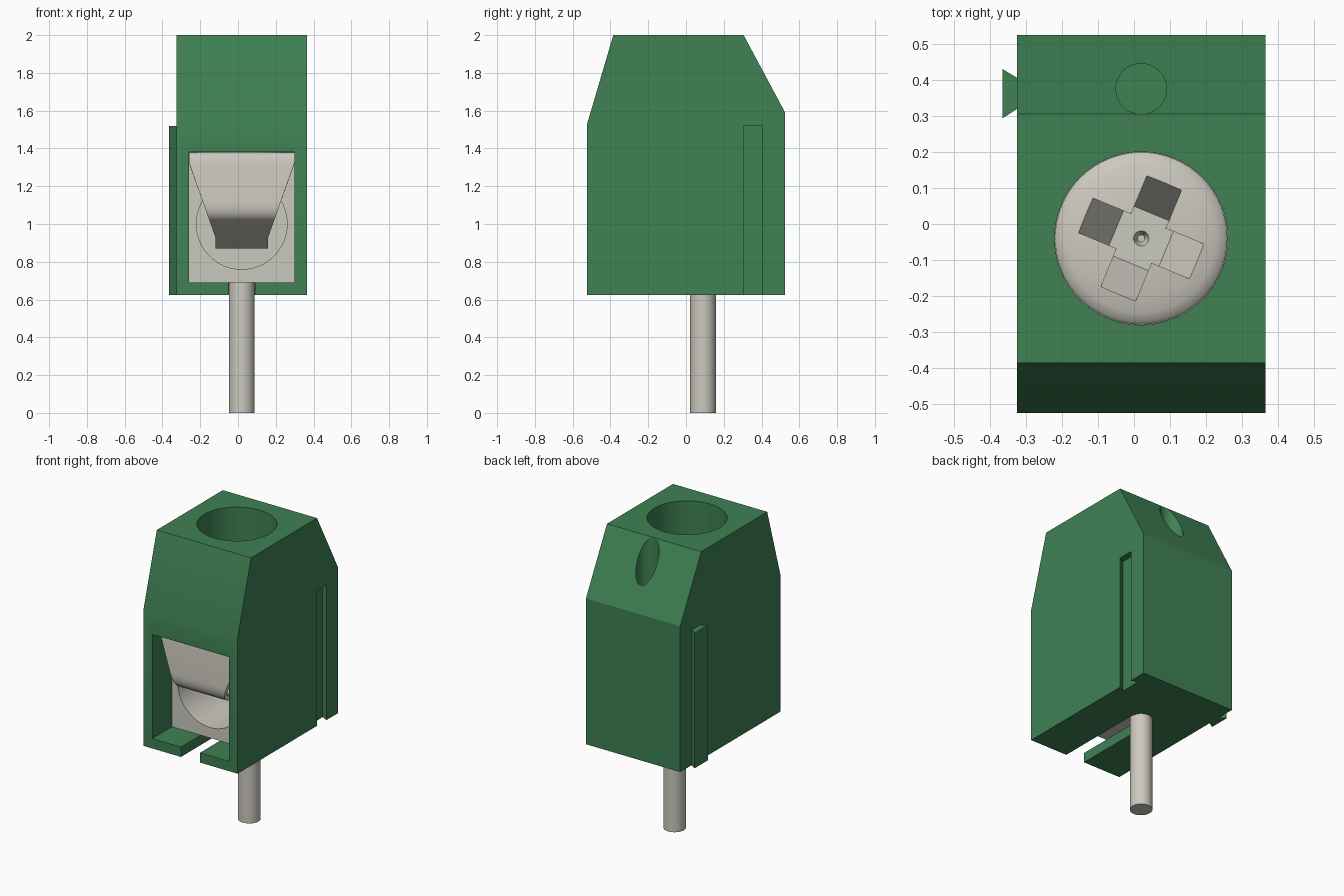
import bpy, bmesh, math
from mathutils import Matrix, Vector

old = bpy.data.objects.get("Cube")
if old:
    bpy.data.objects.remove(old, do_unlink=True)

CX = 0.02            # centre line of the housing


def material(name, rgb, metallic=0.0):
    m = bpy.data.materials.new(name)
    m.diffuse_color = (*rgb, 1)
    m.use_nodes = True
    b = m.node_tree.nodes["Principled BSDF"]
    b.inputs["Base Color"].default_value = (*rgb, 1)
    b.inputs["Roughness"].default_value = 0.5
    return m


GREEN = material("green plastic", (0.050, 0.220, 0.088))
METAL = material("light grey metal", (0.60, 0.585, 0.515))


def make(name, bm, mat):
    me = bpy.data.meshes.new(name)
    bm.to_mesh(me)
    bm.free()
    ob = bpy.data.objects.new(name, me)
    bpy.context.collection.objects.link(ob)
    me.materials.append(mat)
    return ob


def prism(name, pts, lo, hi, axis, mat):
    """Extrude a 2D profile along axis x (points y,z) or z (points x,y)."""
    bm = bmesh.new()
    put = (lambda p, d: (d, p[0], p[1])) if axis == 'x' else (lambda p, d: (p[0], p[1], d))
    f = bm.faces.new([bm.verts.new(put(p, lo)) for p in pts])
    ext = bmesh.ops.extrude_face_region(bm, geom=[f])
    step = Vector((hi - lo, 0, 0)) if axis == 'x' else Vector((0, 0, hi - lo))
    bmesh.ops.translate(bm, vec=step, verts=[v for v in ext["geom"] if isinstance(v, bmesh.types.BMVert)])
    bmesh.ops.recalc_face_normals(bm, faces=bm.faces)
    return make(name, bm, mat)


def box(name, x0, x1, y0, y1, z0, z1, mat):
    return prism(name, [(x0, y0), (x1, y0), (x1, y1), (x0, y1)], z0, z1, 'z', mat)


def cylinder(name, r0, r1, start, end, mat, seg=64):
    a, b = Vector(start), Vector(end)
    d = b - a
    bm = bmesh.new()
    mtx = Matrix.Translation((a + b) / 2) @ d.to_track_quat('Z', 'Y').to_matrix().to_4x4()
    bmesh.ops.create_cone(bm, cap_ends=True, segments=seg, radius1=r0, radius2=r1,
                          depth=d.length, matrix=mtx)
    return make(name, bm, mat)


def activate(ob):
    bpy.ops.object.select_all(action='DESELECT')
    ob.select_set(True)
    bpy.context.view_layer.objects.active = ob


def cut(ob, cutters):
    for c in cutters:
        activate(ob)
        m = ob.modifiers.new("cut", 'BOOLEAN')
        m.operation, m.solver, m.object = 'DIFFERENCE', 'EXACT', c
        bpy.ops.object.modifier_apply(modifier=m.name)
        bpy.data.objects.remove(c, do_unlink=True)


def smooth(ob, angle=30):
    activate(ob)
    bpy.ops.object.shade_smooth_by_angle(angle=math.radians(angle))


# Housing with wire opening, screw shaft, test hole, pin slot and dovetail groove
housing = prism("housing", [(-0.525, 0.625), (-0.525, 1.525), (-0.385, 2.0),
                            (0.305, 2.0), (0.525, 1.59), (0.525, 0.625)],
                -0.325, 0.365, 'x', GREEN)
cut(housing, [
    box("opening_cutter", -0.26, 0.30, -0.6, 0.28, 0.69, 1.38, GREEN),
    cylinder("shaft_cutter", 0.24, 0.24, (CX, -0.04, 1.3), (CX, -0.04, 2.1), GREEN),
    cylinder("test_hole_cutter", 0.07, 0.07, (CX, 0.375, 1.45), (CX, 0.375, 2.1), GREEN, 48),
    box("slot_cutter", -0.05, 0.09, -0.6, 0.09, 0.5, 0.75, GREEN),
    prism("groove_cutter", [(0.375, 0.308), (0.375, 0.400), (0.322, 0.425), (0.322, 0.283)],
          0.5, 1.52, 'z', GREEN),
])
smooth(housing, 20)

# Dovetail rail that mates with the groove of a neighbour
prism("dovetail_rail", [(-0.32, 0.322), (-0.32, 0.403), (-0.365, 0.43), (-0.365, 0.293)],
      0.625, 1.52, 'z', GREEN)

# Metal clamp cage with a round wire hole
cage = box("clamp_cage", -0.259, 0.299, -0.32, 0.279, 0.691, 1.379, METAL)
cut(cage, [cylinder("wire_hole_cutter", 0.24, 0.24, (CX, -0.5, 1.0), (CX, 0.2, 1.0), METAL)])
smooth(cage)

# Bent wire guard: a tapered sheet curling back into the wire hole
rows = [(-0.30, 1.378), (-0.405, 1.378), (-0.42, 1.372), (-0.43, 1.358), (-0.434, 1.32),
        (-0.445, 1.12), (-0.445, 1.09), (-0.438, 1.06), (-0.425, 1.037), (-0.405, 1.02),
        (-0.23, 0.93), (-0.11, 0.87)]
bm = bmesh.new()
pairs = []
for y, z in rows:
    t = min(max((z - 0.93) / (1.32 - 0.93), 0), 1)
    h = 0.14 + 0.138 * t
    pairs.append((bm.verts.new((CX - h, y, z)), bm.verts.new((CX + h, y, z))))
for (l0, r0), (l1, r1) in zip(pairs, pairs[1:]):
    bm.faces.new((l0, l1, r1, r0))
guard = make("wire_guard", bm, METAL)
sol = guard.modifiers.new("thickness", 'SOLIDIFY')
sol.thickness, sol.offset = 0.03, -1
activate(guard)
bpy.ops.object.modifier_apply(modifier=sol.name)
smooth(guard, 40)

# Clamp screw: low domed head, spun from a profile
bm = bmesh.new()
R, Z0, Z1, DOME = 0.239, 1.375, 1.56, 0.04
prof = [(0, Z0), (R, Z0), (R, Z1)]
prof += [(R * math.cos(a), Z1 + DOME * math.sin(a)) for a in
         [math.radians(d) for d in (15, 30, 45, 60, 75)]] + [(0, Z1 + DOME)]
vs = [bm.verts.new((CX + r, -0.04, z)) for r, z in prof]
es = [bm.edges.new(p) for p in zip(vs, vs[1:])]
bmesh.ops.spin(bm, geom=vs + es, cent=(CX, -0.04, 0), axis=(0, 0, 1),
               angle=math.tau, steps=64, use_duplicate=False)
bmesh.ops.remove_doubles(bm, verts=bm.verts, dist=1e-5)
bmesh.ops.recalc_face_normals(bm, faces=bm.faces)
screw = make("clamp_screw", bm, METAL)

# Cross recess: two tapered bars and a cone in the middle
cutters = []
for ang in (-22.5, 67.5):
    bar = prism("recess_cutter", [(-0.195, 1.63), (0.195, 1.63), (0.075, 1.45), (-0.075, 1.45)],
                -0.052, 0.052, 'x', METAL)
    bar.data.transform(Matrix.Translation((CX, -0.04, 0)) @ Matrix.Rotation(math.radians(ang), 4, 'Z'))
    cutters.append(bar)
cutters.append(cylinder("recess_cone_cutter", 0.01, 0.095, (CX, -0.04, 1.42), (CX, -0.04, 1.65), METAL, 32))
cut(screw, cutters)
smooth(screw)

# Solder pin
pin = cylinder("solder_pin", 0.068, 0.068, (CX, 0.09, 0), (CX, 0.09, 0.72), METAL, 48)
smooth(pin)
